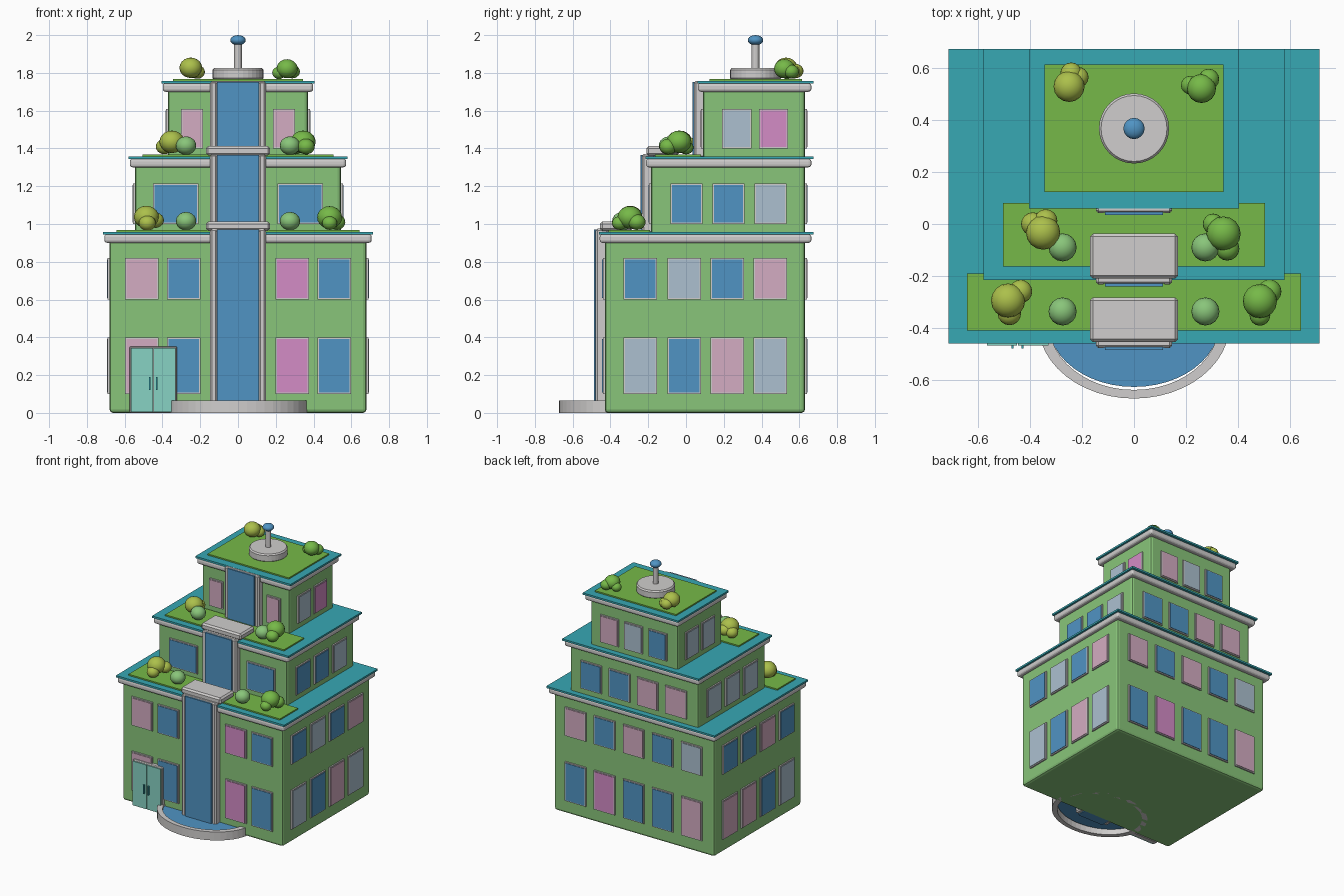
import bpy, bmesh, math
from mathutils import Matrix, Vector

if "Cube" in bpy.data.objects:
    bpy.data.objects.remove(bpy.data.objects["Cube"])


def material(name, r, g, b):
    m = bpy.data.materials.new(name)
    m.diffuse_color = [((c / 255 + 0.055) / 1.055) ** 2.4 for c in (r, g, b)] + [1]
    m.use_nodes = True
    m.node_tree.nodes["Principled BSDF"].inputs["Base Color"].default_value = m.diffuse_color
    return m


WALL = material("wall green", 137, 197, 122)
GREY = material("pale grey", 208, 206, 205)
TEAL = material("roof teal", 55, 168, 180)
LAWN = material("lawn green", 118, 185, 72)
BLUE = material("glass blue", 80, 148, 196)
LIGHT = material("pale blue", 172, 192, 208)
DUSTY = material("dusty pink", 212, 172, 194)
PINK = material("bright pink", 212, 140, 198)
MINT = material("door mint", 135, 210, 195)
LIME = material("leaf lime", 172, 192, 75)
PANE = {"b": BLUE, "l": LIGHT, "d": DUSTY, "p": PINK}


def finish(name, bm, mats, smooth=False):
    mesh = bpy.data.meshes.new(name)
    bmesh.ops.recalc_face_normals(bm, faces=bm.faces)
    bm.to_mesh(mesh)
    bm.free()
    for m in mats:
        mesh.materials.append(m)
    ob = bpy.data.objects.new(name, mesh)
    bpy.context.collection.objects.link(ob)
    if smooth:
        for p in mesh.polygons:
            p.use_smooth = True
    return ob


def box(name, x0, x1, y0, y1, z0, z1, mat, bevel=0, segments=2):
    bm = bmesh.new()
    bmesh.ops.create_cube(bm, size=1)
    for v in bm.verts:
        v.co = Vector(((x0 + x1) / 2 + v.co.x * (x1 - x0),
                       (y0 + y1) / 2 + v.co.y * (y1 - y0),
                       (z0 + z1) / 2 + v.co.z * (z1 - z0)))
    if bevel:
        bmesh.ops.bevel(bm, geom=bm.edges[:], offset=bevel, segments=segments,
                        profile=0.5, affect='EDGES')
    return finish(name, bm, [mat])


def lathe(name, profile, centre, mat, sides=32, scale_y=1.0, closed=False):
    """Spin (radius, z) points around a vertical axis."""
    bm = bmesh.new()
    rings = [[bm.verts.new((centre[0] + r * math.cos(2 * math.pi * i / sides),
                            centre[1] + r * scale_y * math.sin(2 * math.pi * i / sides), z))
              for i in range(sides)] for r, z in profile]
    pairs = list(zip(rings, rings[1:]))
    if closed:
        pairs.append((rings[-1], rings[0]))
    else:
        bm.faces.new(rings[0])
        bm.faces.new(rings[-1])
    for a, b in pairs:
        for i in range(sides):
            j = (i + 1) % sides
            bm.faces.new((a[i], a[j], b[j], b[i]))
    return finish(name, bm, [mat])


def balls(name, spheres, mat):
    bm = bmesh.new()
    for x, y, z, r in spheres:
        bmesh.ops.create_uvsphere(bm, u_segments=16, v_segments=10, radius=r,
                                  matrix=Matrix.Translation((x, y, z)) @ Matrix.Diagonal((1, 1, 0.9, 1)))
    return finish(name, bm, [mat], True)


def window(side, wall, u, w, z0, z1, mat):
    """Framed pane on a wall; u is the centre along that wall."""
    for part, grow, out, m in (("window_frame", 0.0, 0.010, GREY), ("window_pane", -0.008, 0.014, mat)):
        a, b = u - w / 2 - grow, u + w / 2 + grow
        lo, hi = sorted((wall, wall + out * (1 if side in ("right", "back") else -1)))
        if side in ("front", "back"):
            box(side + "_" + part, a, b, lo, hi, z0 - grow, z1 + grow, m)
        else:
            box(side + "_" + part, lo, hi, a, b, z0 - grow, z1 + grow, m)


BACK = 0.63
# storeys: half width, front y, bottom z, trim z, lawn (half width, y0, y1)
TIERS = [(0.68, -0.43, 0.0, 0.90, (0.643, -0.41, -0.19)),
         (0.545, -0.185, 0.93, 1.30, (0.505, -0.163, 0.08)),
         (0.37, 0.09, 1.33, 1.70, (0.345, 0.124, 0.614))]
for hw, front, z0, zt, (lw, ly0, ly1) in TIERS:
    box("storey_wall", -hw, hw, front, BACK, z0, zt + 0.02, WALL, 0.018)
    box("cornice", -hw - 0.028, hw + 0.028, front - 0.027, BACK + 0.034, zt, zt + 0.046, GREY, 0.016, 3)
    box("roof_slab", -hw - 0.035, hw + 0.035, front - 0.03, BACK + 0.045, zt + 0.044, zt + 0.058, TEAL)
    box("roof_lawn", -lw, lw, ly0, ly1, zt + 0.055, zt + 0.068, LAWN)

# window rows: storey, side, z range, width, centres, pane colours
X4, Y4 = (-0.51, -0.287, 0.287, 0.51), (-0.242, -0.01, 0.218, 0.446)
X5, Y3 = (0.494, 0.247, 0, -0.247, -0.494), (0.003, 0.224, 0.447)
LOW, HIGH, MID, TOP = (0.1, 0.4), (0.6, 0.82), (1.0, 1.215), (1.4, 1.61)
ROWS = [(0, "front", HIGH, 0.178, X4, "dbpb"), (0, "front", LOW, 0.178, X4, "dbpb"),
        (0, "right", HIGH, 0.178, Y4, "blbd"), (0, "right", LOW, 0.178, Y4, "lbdl"),
        (0, "left", HIGH, 0.178, Y4, "bdbb"), (0, "left", LOW, 0.178, Y4, "lbdd"),
        (0, "back", HIGH, 0.178, X5, "dbdbl"), (0, "back", LOW, 0.178, X5, "bpbbd"),
        (1, "front", MID, 0.24, (-0.33, 0.33), "bb"),
        (1, "right", MID, 0.17, Y3, "bbl"), (1, "left", MID, 0.17, Y3, "lll"),
        (1, "back", MID, 0.178, (0.36, 0.12, -0.12, -0.36), "bbdd"),
        (2, "front", TOP, 0.115, (-0.243, 0.243), "dd"),
        (2, "right", TOP, 0.155, (0.268, 0.463), "lp"), (2, "left", TOP, 0.155, (0.268, 0.463), "ll"),
        (2, "back", TOP, 0.155, (0.205, 0, -0.205), "dlb")]
for t, side, (z0, z1), w, centres, colours in ROWS:
    hw, front = TIERS[t][:2]
    wall = {"front": front, "back": BACK, "right": hw, "left": -hw}[side]
    for u, c in zip(centres, colours):
        window(side, wall, u, w, z0, z1, PANE[c])

# central glass strip with twin posts on each storey
for front, z0, z1 in ((-0.43, 0.0, 0.975), (-0.185, 0.95, 1.37), (0.09, 1.35, 1.757)):
    box("glass_strip", -0.112, 0.112, front - 0.056, front + 0.02, z0, z1 - 0.005, BLUE)
    for s in (-1, 1):
        xa, xb = sorted((s * 0.108, s * 0.147))
        box("glass_post", xa, xb, front - 0.048, front + 0.02, z0, z1, GREY, 0.01, 1)
    box("glass_head", -0.14, 0.14, front - 0.045, front + 0.02, z1 - 0.02, z1, GREY, 0.006, 1)

# terrace caps over the lower two strips
for y0, y1, z in ((-0.455, -0.283, 0.963), (-0.21, -0.037, 1.362)):
    box("strip_cap", -0.17, 0.17, y0, y1, z, z + 0.05, GREY, 0.012, 1)

# round pool
lathe("pool_rim", [(0.37, 0), (0.37, 0.065), (0.328, 0.065), (0.328, 0)], (0, -0.38), GREY, 48, 0.79, True)
lathe("pool_water", [(0.33, 0.04), (0.33, 0.05)], (0, -0.38), BLUE, 48, 0.75)

# entrance
box("door_frame", -0.575, -0.322, -0.46, -0.42, 0.0, 0.352, GREY, 0.006, 1)
for xa, xb in ((-0.567, -0.4505), (-0.4465, -0.33)):
    box("door_leaf", xa, xb, -0.468, -0.44, 0.004, 0.343, MINT)
for x in (-0.468, -0.429):
    box("door_handle", x - 0.004, x + 0.004, -0.48, -0.466, 0.12, 0.19, TEAL)

# rooftop mast
lathe("mast_base", [(0.125, 1.76), (0.135, 1.772), (0.135, 1.815), (0.127, 1.825)], (0, 0.368), GREY)
lathe("mast_pole", [(0.02, 1.82), (0.02, 1.96)], (0, 0.368), GREY, 16)
balls("mast_ball", [(0, 0.368, 0, 0.041)], BLUE).matrix_world = Matrix.Translation((0, 0, 1.973)) @ Matrix.Diagonal((1, 1, 0.73, 1))

# clustered bushes
balls("lime_bush", [(-0.485, -0.295, 1.037, 0.066), (-0.437, -0.26, 1.02, 0.045), (-0.48, -0.345, 1.005, 0.045),
                    (-0.35, -0.033, 1.435, 0.066), (-0.34, 0.012, 1.42, 0.045), (-0.39, 0.0, 1.41, 0.045),
                    (-0.25, 0.53, 1.827, 0.06), (-0.242, 0.58, 1.81, 0.042), (-0.215, 0.565, 1.805, 0.04)], LIME)
balls("green_bush", [(0.485, -0.297, 1.035, 0.066), (0.522, -0.26, 1.01, 0.046), (0.485, -0.352, 1.005, 0.04),
                     (0.345, -0.037, 1.435, 0.066), (0.36, -0.095, 1.41, 0.046), (0.305, 0.0, 1.405, 0.04),
                     (0.26, 0.522, 1.822, 0.056), (0.288, 0.558, 1.807, 0.04), (0.217, 0.535, 1.8, 0.036)], LAWN)
balls("round_shrub", [(s * 0.275, y, z, 0.054) for s in (-1, 1) for y, z in ((-0.337, 1.015), (-0.09, 1.415))], WALL)
